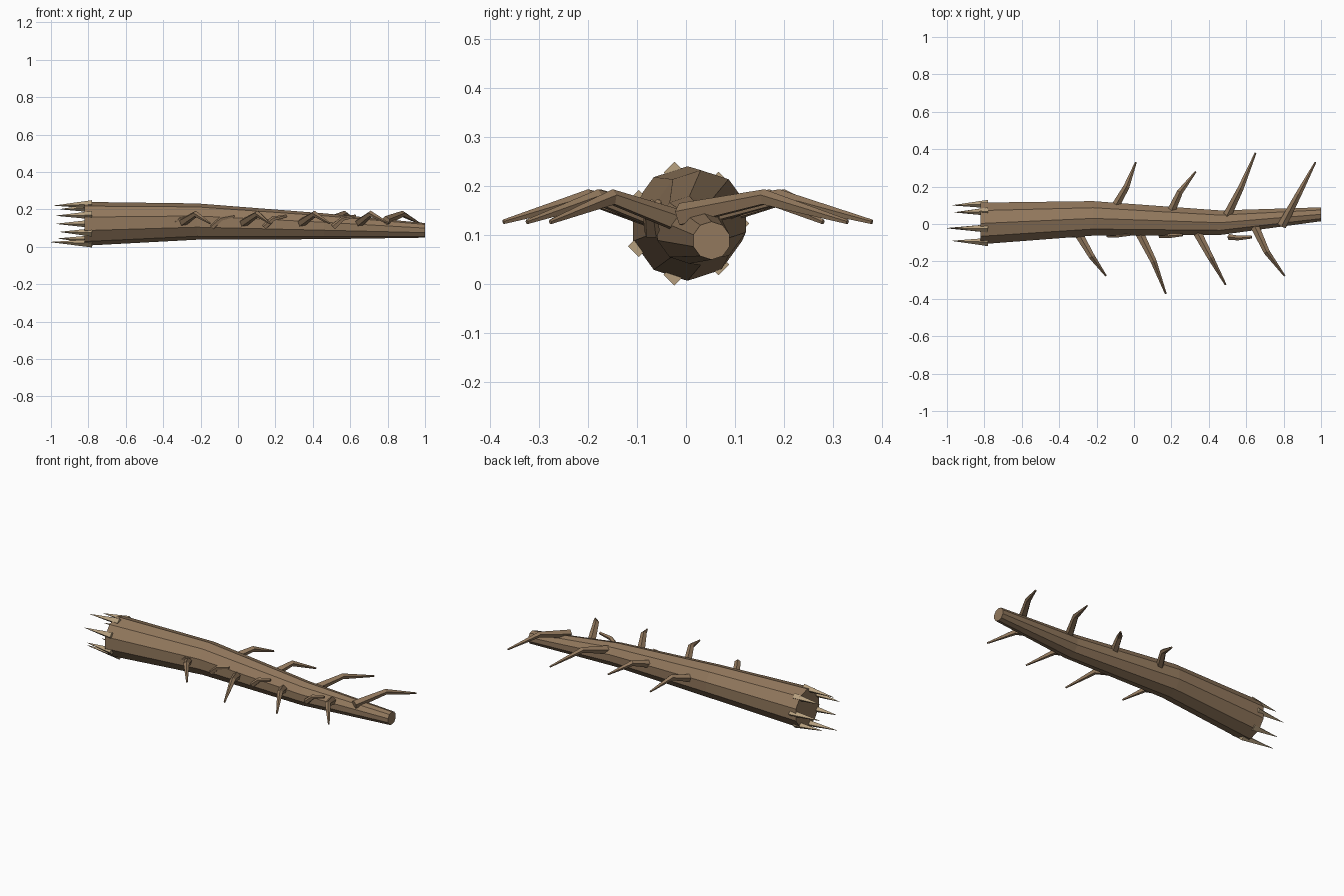
import bpy, bmesh, math
from mathutils import Vector

if "Cube" in bpy.data.objects:
    bpy.data.objects.remove(bpy.data.objects["Cube"])


def material(name, rgb):
    m = bpy.data.materials.new(name)
    m.diffuse_color = (*rgb, 1)
    m.use_nodes = True
    m.node_tree.nodes["Principled BSDF"].inputs["Base Color"].default_value = m.diffuse_color
    return m


BARK = material("bark", (0.29, 0.19, 0.11))
PALE = material("pale_wood", (0.47, 0.35, 0.21))


def tube(name, path, radii, sides, mat, upright=False):
    """Flat-shaded tapered tube along a path, capped at both ends."""
    pts = [Vector(p) for p in path]
    bm = bmesh.new()
    rings = []
    for i, p in enumerate(pts):
        d = (pts[min(i + 1, len(pts) - 1)] - pts[max(i - 1, 0)]).normalized()
        if upright:
            d = Vector((1, 0, 0))
        side = Vector((0, 0, 1)).cross(d).normalized()
        up = d.cross(side)
        rings.append([bm.verts.new(p + radii[i] * (
            up * math.cos(2 * math.pi * k / sides) + side * math.sin(2 * math.pi * k / sides)))
            for k in range(sides)])
    for a, b in zip(rings, rings[1:]):
        for k in range(sides):
            n = (k + 1) % sides
            bm.faces.new((a[k], a[n], b[n], b[k]))
    bm.faces.new(rings[0])
    bm.faces.new(rings[-1])
    bmesh.ops.recalc_face_normals(bm, faces=bm.faces)
    me = bpy.data.meshes.new(name)
    bm.to_mesh(me)
    bm.free()
    me.materials.append(mat)
    ob = bpy.data.objects.new(name, me)
    bpy.context.collection.objects.link(ob)
    return ob


# Fallen trunk, slightly bent and tapering
tube("trunk",
     [(-0.82, 0.003, 0.123), (-0.22, 0.03, 0.135), (0.46, 0.007, 0.11), (1.0, 0.052, 0.088)],
     [0.117, 0.097, 0.069, 0.039], 10, BARK, upright=True)

# Splinters around the broken end
lengths = [0.15, 0.13, 0.16, 0.15, 0.13, 0.18, 0.14]
for i, l in enumerate(lengths):
    a = 2 * math.pi * i / 7
    y, z = math.cos(a), math.sin(a)
    tube("splinter", [(-0.78, 0.107 * y, 0.123 + 0.107 * z), (-0.82 - l, 0.1 * y, 0.123 + 0.1 * z)],
         [0.022, 0.001], 4, PALE)

# Kinked side branches: base, knee and tip in plan
branches = [
    ((-0.12, 0.06), (-0.04, 0.20), (0.01, 0.33)),
    ((0.19, 0.05), (0.245, 0.17), (0.33, 0.28)),
    ((0.49, 0.03), (0.57, 0.19), (0.65, 0.38)),
    ((0.79, -0.01), (0.88, 0.16), (0.97, 0.33)),
    ((-0.31, -0.03), (-0.225, -0.175), (-0.15, -0.277)),
    ((0.02, -0.03), (0.105, -0.20), (0.17, -0.373)),
    ((0.33, -0.03), (0.41, -0.18), (0.49, -0.325)),
    ((0.64, 0.0), (0.71, -0.15), (0.805, -0.277)),
]
for b, k, t in branches:
    zb = 0.14 if t[1] > 0 else 0.122
    tube("branch", [(*b, zb), (*k, 0.176), (*t, 0.126)], [0.025, 0.017, 0.005], 5, BARK)

# Short twigs hugging the front flank
for x, y in ((-0.36, -0.055), (-0.14, -0.055), (0.14, -0.058), (0.51, -0.07)):
    tube("twig", [(x, y, 0.105), (x + 0.05, y - 0.005, 0.15), (x + 0.12, y, 0.165)],
         [0.017, 0.013, 0.008], 5, BARK)
